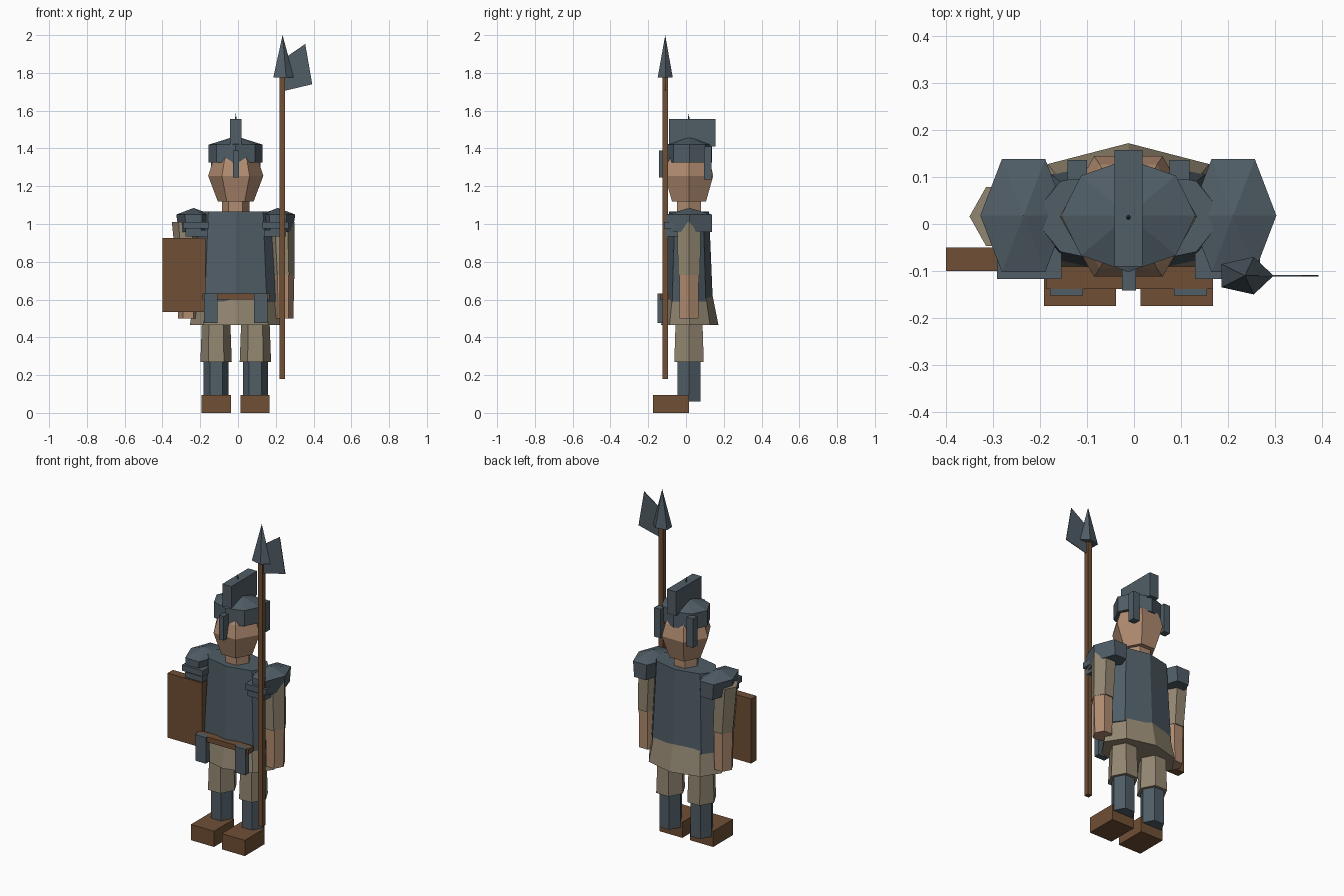
import bpy, bmesh, math

if "Cube" in bpy.data.objects:
    bpy.data.objects.remove(bpy.data.objects["Cube"])

CX, CY = -0.012, 0.016   # body axis (spear and shield shift the overall centre)


def material(name, rgb):
    m = bpy.data.materials.new(name)
    m.diffuse_color = (*rgb, 1)
    m.use_nodes = True
    m.node_tree.nodes["Principled BSDF"].inputs["Base Color"].default_value = m.diffuse_color
    return m


STEEL = material("slate_steel", (0.080, 0.110, 0.133))
CLOTH = material("tan_cloth", (0.290, 0.240, 0.165))
SKIN = material("skin", (0.440, 0.262, 0.165))
LEATHER = material("brown_leather", (0.162, 0.078, 0.036))


def finish(name, bm, mat):
    bmesh.ops.remove_doubles(bm, verts=bm.verts, dist=1e-5)
    bmesh.ops.recalc_face_normals(bm, faces=bm.faces)
    me = bpy.data.meshes.new(name)
    bm.to_mesh(me)
    bm.free()
    me.materials.append(mat)
    ob = bpy.data.objects.new(name, me)
    bpy.context.collection.objects.link(ob)
    return ob


def loft(name, mat, n, rings):
    """Stack n-sided rings (cx, cy, z, rx, ry); zero radius makes a point."""
    bm = bmesh.new()
    loops = []
    for cx, cy, z, rx, ry in rings:
        if rx == 0:
            loops.append([bm.verts.new((cx, cy, z))] * n)
        else:
            loops.append([bm.verts.new((cx + rx * math.cos(math.tau * i / n),
                                        cy + ry * math.sin(math.tau * i / n), z))
                          for i in range(n)])
    for a, b in zip(loops, loops[1:]):
        for i in range(n):
            j = (i + 1) % n
            quad = list(dict.fromkeys((a[i], a[j], b[j], b[i])))
            bm.faces.new(quad)
    for end in (loops[0], loops[-1]):
        if end[0] is not end[1]:
            bm.faces.new(end)
    return finish(name, bm, mat)


def box(name, mat, x, y, z):
    bm = bmesh.new()
    bmesh.ops.create_cube(bm, size=1)
    for v in bm.verts:
        v.co = [(r[0] + r[1]) / 2 + c * (r[1] - r[0]) for c, r in zip(v.co, (x, y, z))]
    return finish(name, bm, mat)


# Torso and skirt
loft("tunic_skirt", CLOTH, 8, [(CX, 0.02, 0.465, 0.243, 0.152),
                               (CX, CY, 0.66, 0.210, 0.117)])
loft("breastplate", STEEL, 8, [(CX, CY, 0.59, 0.232, 0.126),
                               (CX, CY, 1.065, 0.205, 0.106)])
box("belt", LEATHER, (-0.187, 0.168), (-0.138, -0.09), (0.60, 0.632))

# Head and neck
loft("neck", SKIN, 6, [(CX, CY, 1.03, 0.074, 0.074), (CX, CY, 1.14, 0.074, 0.074)])
loft("head", SKIN, 6, [(CX, CY, 1.12, 0.095, 0.104), (CX, CY, 1.255, 0.146, 0.148),
                       (CX, CY, 1.33, 0.122, 0.128), (CX, CY, 1.39, 0.09, 0.09)])

# Helmet
loft("helmet", STEEL, 8, [(CX, 0.018, 1.325, 0.143, 0.120), (CX, 0.018, 1.42, 0.143, 0.120),
                          (CX, 0.018, 1.465, 0, 0)])
loft("helmet_spike", STEEL, 5, [(CX, 0.014, 1.54, 0.008, 0.008), (CX, 0.014, 1.585, 0, 0)])
box("helmet_crest", STEEL, (-0.042, 0.018), (-0.09, 0.157), (1.41, 1.555))
box("nose_guard", STEEL, (-0.026, 0.004), (-0.142, -0.09), (1.245, 1.39))

# Parts repeated on both sides
for s, side in ((-1, "left"), (1, "right")):
    def span(a, b):
        return tuple(sorted((CX + s * a, CX + s * b)))

    box(side + "_neck_guard", STEEL, span(0.088, 0.130), (0.095, 0.136), (1.235, 1.41))

    # Legs
    lx = CX + s * 0.104
    box(side + "_boot", LEATHER, span(0.026, 0.180), (-0.175, 0.015), (0, 0.095))
    loft(side + "_greave", STEEL, 6, [(lx, CY, 0.06, 0.066, 0.070), (lx, CY, 0.30, 0.066, 0.070)])
    loft(side + "_trouser", CLOTH, 6, [(lx, CY, 0.27, 0.083, 0.090), (lx, CY, 0.54, 0.073, 0.080)])
    box(side + "_hip_plate", STEEL, span(0.097, 0.167), (-0.152, -0.118), (0.475, 0.632))

    # Arms; the shield arm's sleeve leans outward at the shoulder
    ax = CX + s * 0.251
    top = -0.280 if s < 0 else 0.228
    loft(side + "_forearm", SKIN, 6, [(ax, CY, 0.50, 0.054, 0.058), (ax, CY, 0.76, 0.060, 0.060)])
    loft(side + "_sleeve", CLOTH, 6, [(ax, CY, 0.73, 0.060, 0.067), (top, CY, 1.01, 0.070, 0.072)])

    # Shoulder armour
    px = CX + s * 0.223
    loft(side + "_shoulder_plate", STEEL, 6, [(px, 0.018, 0.957, 0.078, 0.139),
                                              (px, 0.018, 1.05, 0.092, 0.139),
                                              (px, 0.018, 1.085, 0, 0)])
    box(side + "_shoulder_band_upper", STEEL, span(0.142, 0.280), (-0.117, -0.045), (0.975, 1.01))
    box(side + "_shoulder_band_lower", STEEL, span(0.150, 0.265), (-0.108, -0.045), (0.935, 0.968))

# Shield
box("shield", LEATHER, (-0.40, -0.172), (-0.10, -0.05), (0.535, 0.925))

# Polearm: shaft, pointed head and side blade
SX, SY = 0.236, -0.110
box("spear_shaft", LEATHER, (0.220, 0.250), (-0.125, -0.095), (0.18, 1.80))
loft("spear_head", STEEL, 5, [(SX, SY, 1.775, 0.061, 0.042), (SX, SY, 2.0, 0, 0)])
bm = bmesh.new()
blade = bm.faces.new([bm.verts.new((x, SY - 0.002, z)) for x, z in
                      ((0.235, 1.87), (0.356, 1.953), (0.393, 1.74), (0.25, 1.706))])
ext = bmesh.ops.extrude_face_region(bm, geom=[blade], use_keep_orig=True)["geom"]
for v in ext:
    if isinstance(v, bmesh.types.BMVert):
        v.co.y += 0.004
finish("axe_blade", bm, STEEL)
